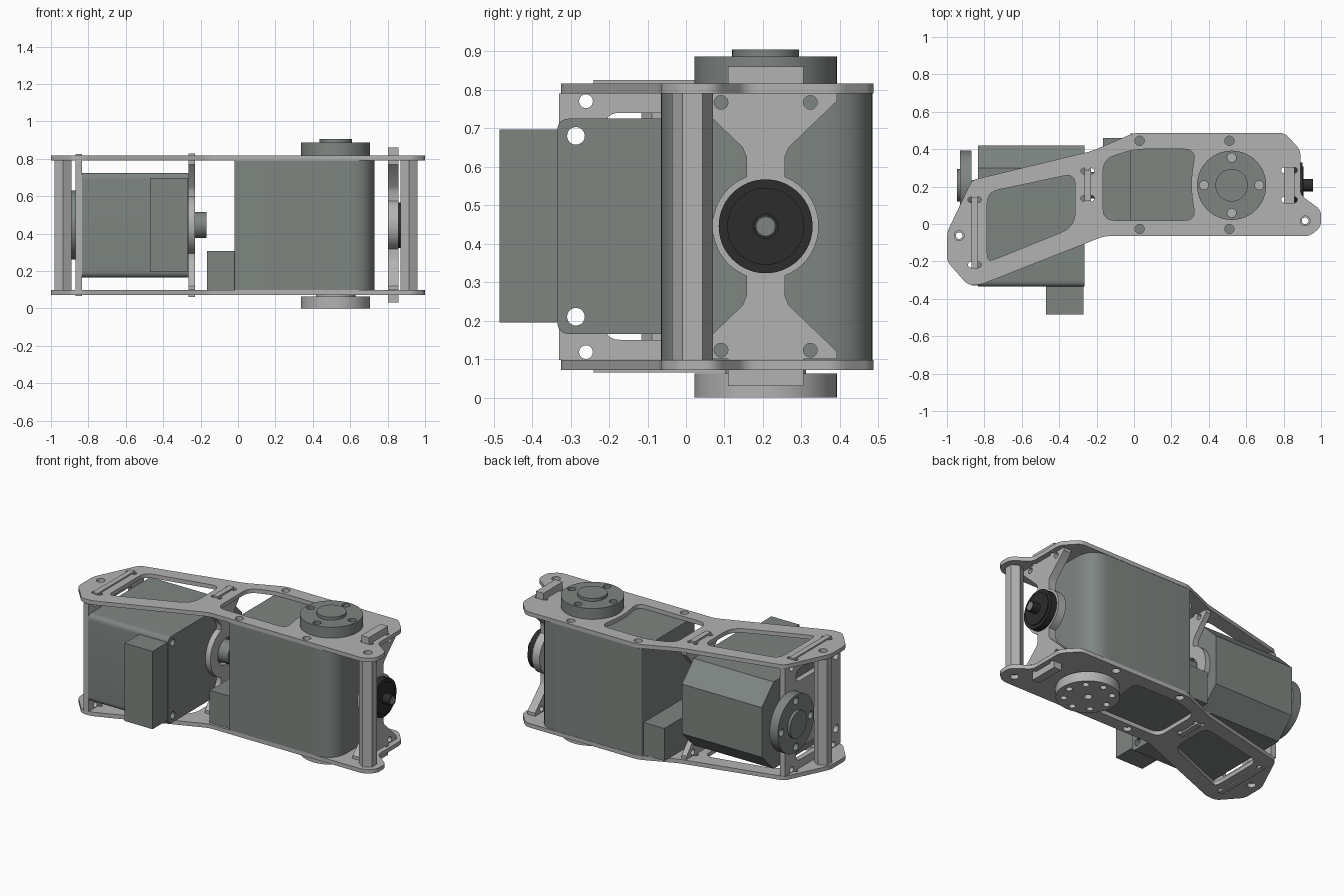
import bpy, math
from mathutils import Matrix, Vector

if "Cube" in bpy.data.objects:
    bpy.data.objects.remove(bpy.data.objects["Cube"])


def material(name, rgb):
    m = bpy.data.materials.new(name)
    m.diffuse_color = (*rgb, 1)
    m.use_nodes = True
    m.node_tree.nodes["Principled BSDF"].inputs["Base Color"].default_value = m.diffuse_color
    return m


LIGHT = material("plate_metal", (0.45, 0.45, 0.45))
BODY = material("motor_grey", (0.21, 0.235, 0.22))
BLACK = material("black", (0.025, 0.025, 0.025))


def circle(cx, cy, r, n=40, start=0.0):
    return [(cx + r * math.cos(start + 2 * math.pi * i / n),
             cy + r * math.sin(start + 2 * math.pi * i / n)) for i in range(n)]


def rounded(points, radii, steps=6):
    """Round polygon corners; radii is one number or one per corner."""
    out, n = [], len(points)
    radii = radii if isinstance(radii, (list, tuple)) else [radii] * n
    for i, r in enumerate(radii):
        p, a, b = Vector(points[i]), Vector(points[i - 1]), Vector(points[(i + 1) % n])
        if r == 0:
            out.append(tuple(p))
            continue
        s = p + (a - p).normalized() * min(r, (a - p).length * 0.45)
        e = p + (b - p).normalized() * min(r, (b - p).length * 0.45)
        for k in range(steps + 1):
            t = k / steps
            out.append(tuple(s * (1 - t) ** 2 + p * 2 * t * (1 - t) + e * t * t))
    return out


def rect(x0, x1, y0, y1):
    return [(x0, y0), (x1, y0), (x1, y1), (x0, y1)]


def extrude(name, outline, lo, hi, axis='z', holes=(), mat=LIGHT):
    """Extrude an outline with holes. Axis z: (x, y) profile. Axis x: (y, z) profile."""
    cu = bpy.data.curves.new(name, 'CURVE')
    cu.dimensions, cu.fill_mode, cu.extrude = '2D', 'BOTH', (hi - lo) / 2
    for loop in [outline, *holes]:
        sp = cu.splines.new('POLY')
        sp.points.add(len(loop) - 1)
        for pt, (u, v) in zip(sp.points, loop):
            pt.co = (u, v, 0, 1)
        sp.use_cyclic_u = True
    ob = bpy.data.objects.new(name, cu)
    bpy.context.collection.objects.link(ob)
    bpy.ops.object.select_all(action='DESELECT')
    ob.select_set(True)
    bpy.context.view_layer.objects.active = ob
    bpy.ops.object.convert(target='MESH')
    ob = bpy.context.object
    rot = Matrix(((0, 0, 1, 0), (1, 0, 0, 0), (0, 1, 0, 0), (0, 0, 0, 1)))
    ob.data.transform(Matrix.Translation((0, 0, (lo + hi) / 2)))
    if axis == 'x':
        ob.data.transform(rot)
    bpy.ops.object.mode_set(mode='EDIT')
    bpy.ops.mesh.select_all(action='SELECT')
    bpy.ops.mesh.remove_doubles(threshold=0.00005)
    bpy.ops.mesh.normals_make_consistent(inside=False)
    bpy.ops.object.mode_set(mode='OBJECT')
    ob.data.materials.clear()
    ob.data.materials.append(mat)
    bpy.ops.object.shade_smooth_by_angle(angle=math.radians(30))
    return ob


# Top and bottom side plates with windows, screw holes and slot-end holes
outline = rounded([(-1, -0.045), (-1, -0.2), (-0.89, -0.325), (-0.82, -0.325),
                   (-0.16, -0.065), (0.94, -0.065), (1, -0.015), (1, 0.075),
                   (0.89, 0.155), (0.89, 0.395), (0.805, 0.487), (0.0, 0.487),
                   (-0.225, 0.39), (-0.866, 0.235)], 0.03)
window_a = rounded([(-0.785, 0.17), (-0.785, -0.20), (-0.735, -0.185),
                    (-0.315, -0.015), (-0.315, 0.27)], [0.06, 0.05, 0.03, 0.08, 0.06])
window_b = rounded([(-0.165, 0.345), (-0.165, 0.02), (0.33, 0.02), (0.30, 0.21),
                    (0.33, 0.40), (0.0, 0.40)], [0.06, 0.06, 0.06, 0.12, 0.06, 0.06])
posts = [(-0.935, -0.062), (0.915, 0.017)]
plate_holes = [window_a, window_b]
plate_holes += [circle(x, y, 0.025, 20) for x in (0.03, 0.51) for y in (0.445, -0.027)]
plate_holes += [circle(x, y, 0.026, 20) for x, y in posts]
for x, dx, ya, yb in ((-0.852, 0.02, -0.218, 0.13), (-0.248, 0.02, 0.137, 0.283),
                      (0.83, 0.027, 0.13, 0.287)):
    for s in (-1, 1):
        plate_holes += [circle(x + s * dx, y, 0.016, 12) for y in (ya, yb)]
for name, z0, z1 in (("bottom_plate", 0.072, 0.098), ("top_plate", 0.79, 0.816)):
    extrude(name, outline, z0, z1, holes=plate_holes)

# Hexagonal standoff posts
for i, (x, y) in enumerate(posts):
    extrude(f"standoff_post_{i + 1}", circle(x, y, 0.053, 6, math.pi / 6), 0.098, 0.79,
            holes=[circle(x, y, 0.018, 16)])

CY, CZ = 0.207, 0.445    # shared drive axis along x


def cross_plate(name, x0, x1, tab, tip, wing, hub, bore):
    """X shaped cross plate with tabs and a round hub, from one mirrored quadrant."""
    q = [(tab, tip), (tab, 0.345), (wing, 0.345), (wing, 0.325), (0.06, 0.205), (0.05, 0.18)]
    a0 = math.acos(0.05 / hub)
    q += [(hub * math.cos(a0 * (1 - k / 9)), hub * math.sin(a0 * (1 - k / 9))) for k in range(9)]
    loop = []
    for su, sv, order in ((1, 1, 1), (1, -1, -1), (-1, -1, 1), (-1, 1, -1)):
        loop += [(CY + su * u, CZ + sv * v) for u, v in q[::order]]
    holes = [circle(CY, CZ, bore)]
    holes += [circle(CY + s * (tab + 0.018), CZ + t * 0.322, 0.018, 16)
              for s in (-1, 1) for t in (-1, 1)]
    extrude(name, loop, x0, x1, 'x', holes)


cross_plate("bearing_cross_plate", 0.803, 0.857, 0.098, 0.415, 0.185, 0.138, 0.06)
cross_plate("shaft_cross_plate", -0.265, -0.23, 0.083, 0.383, 0.165, 0.16, 0.085)

# Motor mounting plate with tabs, relief slots and bolt holes
bolts = [(-0.286, 0.21), (-0.286, 0.68)]
mount = [(-0.33, 0.098), (-0.24, 0.098), (-0.24, 0.065), (0.145, 0.065), (0.145, 0.098),
         (0.235, 0.098), (0.235, 0.79), (0.145, 0.79), (0.145, 0.825), (-0.24, 0.825),
         (-0.24, 0.79), (-0.33, 0.79)]
slots = [rounded(rect(-0.21, 0.12, a, b), 0.04) for a, b in ((0.15, 0.23), (0.66, 0.74))]
extrude("motor_mount_plate", mount, -0.87, -0.835, 'x', slots
        + [circle(*b, 0.025, 20) for b in bolts]
        + [circle(y, z, 0.018, 16) for y in (-0.26, 0.165) for z in (0.118, 0.77)])

# Motor lying along x: chamfered body, connector block, output shaft
profile = rounded([(-0.335, 0.165), (0.30, 0.165), (0.42, 0.285), (0.42, 0.605),
                   (0.30, 0.725), (-0.335, 0.725)], [0.035, 0, 0, 0, 0, 0.035])
extrude("lying_motor_body", profile, -0.835, -0.265, 'x',
        [circle(*b, 0.023, 20) for b in bolts], BODY)
extrude("lying_motor_connector", rect(-0.485, -0.334, 0.195, 0.697), -0.47, -0.27, 'x', mat=BODY)
extrude("lying_motor_shaft", circle(CY, CZ, 0.07), -0.265, -0.168, 'x', mat=BODY)

# Upright motor: body with rounded front end and a connector block
extrude("upright_motor_body", rounded(rect(-0.02, 0.73, -0.065, 0.485), [0.01, 0.14, 0.14, 0.01], 10),
        0.098, 0.79, mat=BODY)
extrude("upright_motor_connector", rect(-0.167, -0.02, -0.05, 0.46), 0.098, 0.307, mat=BODY)


def ring_holes(cx, cy, r, n, size):
    return [circle(x, y, size, 16) for x, y in circle(cx, cy, r, n)]


# Output flanges with raised bosses
extrude("upright_output_flange", circle(0.522, CY, 0.185, 64), 0.816, 0.886,
        holes=ring_holes(0.522, CY, 0.148, 4, 0.024), mat=BODY)
extrude("upright_output_boss", circle(0.522, CY, 0.087), 0.886, 0.905, mat=BODY)
extrude("lying_output_flange", circle(CY, CZ, 0.185, 64), -0.93, -0.87, 'x',
        ring_holes(CY, CZ, 0.148, 4, 0.024), BODY)
extrude("lying_output_boss", circle(CY, CZ, 0.087), -0.947, -0.93, 'x', mat=BODY)

# Bottom idler flange and spacer
extrude("idler_flange", circle(0.522, CY, 0.185, 64), 0, 0.063,
        holes=ring_holes(0.522, CY, 0.14, 8, 0.02) + [circle(0.522, CY, 0.025, 20)])
extrude("idler_hub", circle(0.522, CY, 0.06), 0.004, 0.06,
        holes=[circle(0.522, CY, 0.025, 20)], mat=BODY)
extrude("idler_spacer", circle(0.522, CY, 0.105), 0.063, 0.098)

# Black bearing wheel and its shaft on the end cross plate
extrude("bearing_wheel", circle(CY, CZ, 0.122, 64), 0.857, 0.9, 'x',
        [circle(CY, CZ, 0.03)], BLACK)
extrude("bearing_wheel_face", circle(CY, CZ, 0.1, 64), 0.9, 0.906, 'x',
        [circle(CY, CZ, 0.03)], BLACK)
extrude("bearing_collar", circle(CY, CZ, 0.033), 0.803, 0.958, 'x',
        [circle(CY, CZ, 0.026)], BLACK)
extrude("bearing_shaft", circle(CY, CZ, 0.025), 0.803, 0.957, 'x', mat=BODY)
